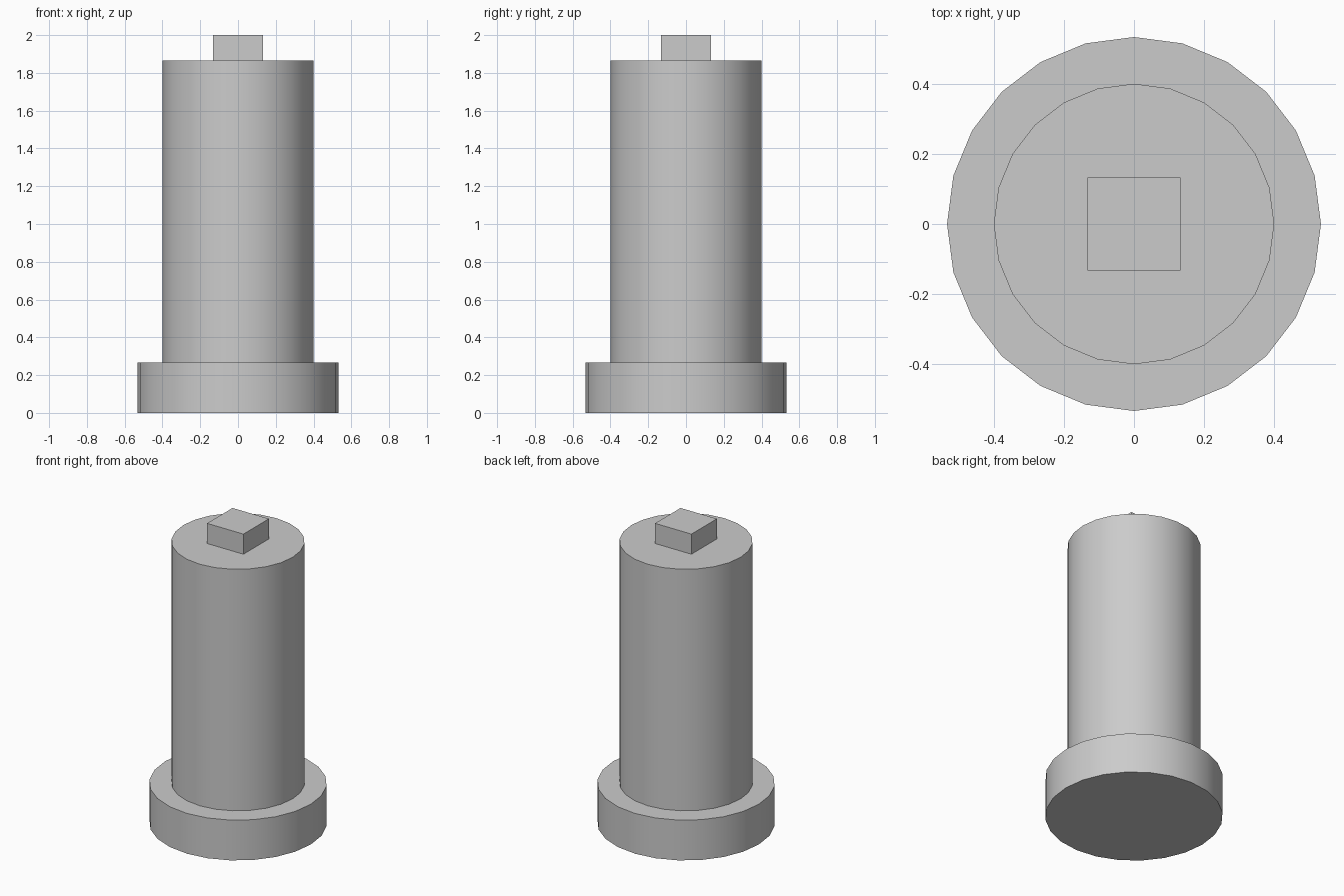
import bpy
import math

if "Cube" in bpy.data.objects:
    bpy.data.objects.remove(bpy.data.objects["Cube"])

U = 2 / 15  # module that all dimensions are multiples of


def cylinder(name, radius, z0, z1):
    bpy.ops.mesh.primitive_cylinder_add(
        vertices=24, radius=radius, depth=z1 - z0, location=(0, 0, (z0 + z1) / 2))
    obj = bpy.context.object
    obj.name = name
    bpy.ops.object.shade_smooth_by_angle(angle=math.radians(30))
    return obj


# Wide round foot
cylinder("base_flange", 4 * U, 0, 2 * U)

# Tall round body
cylinder("body", 3 * U, 2 * U, 14 * U)

# Small square peg on top, as wide as it is deep
bpy.ops.mesh.primitive_cube_add(size=1, location=(0, 0, 14.5 * U))
peg = bpy.context.object
peg.name = "top_peg"
peg.scale = (2 * U, 2 * U, U)
bpy.ops.object.transform_apply(location=False, rotation=False, scale=True)
